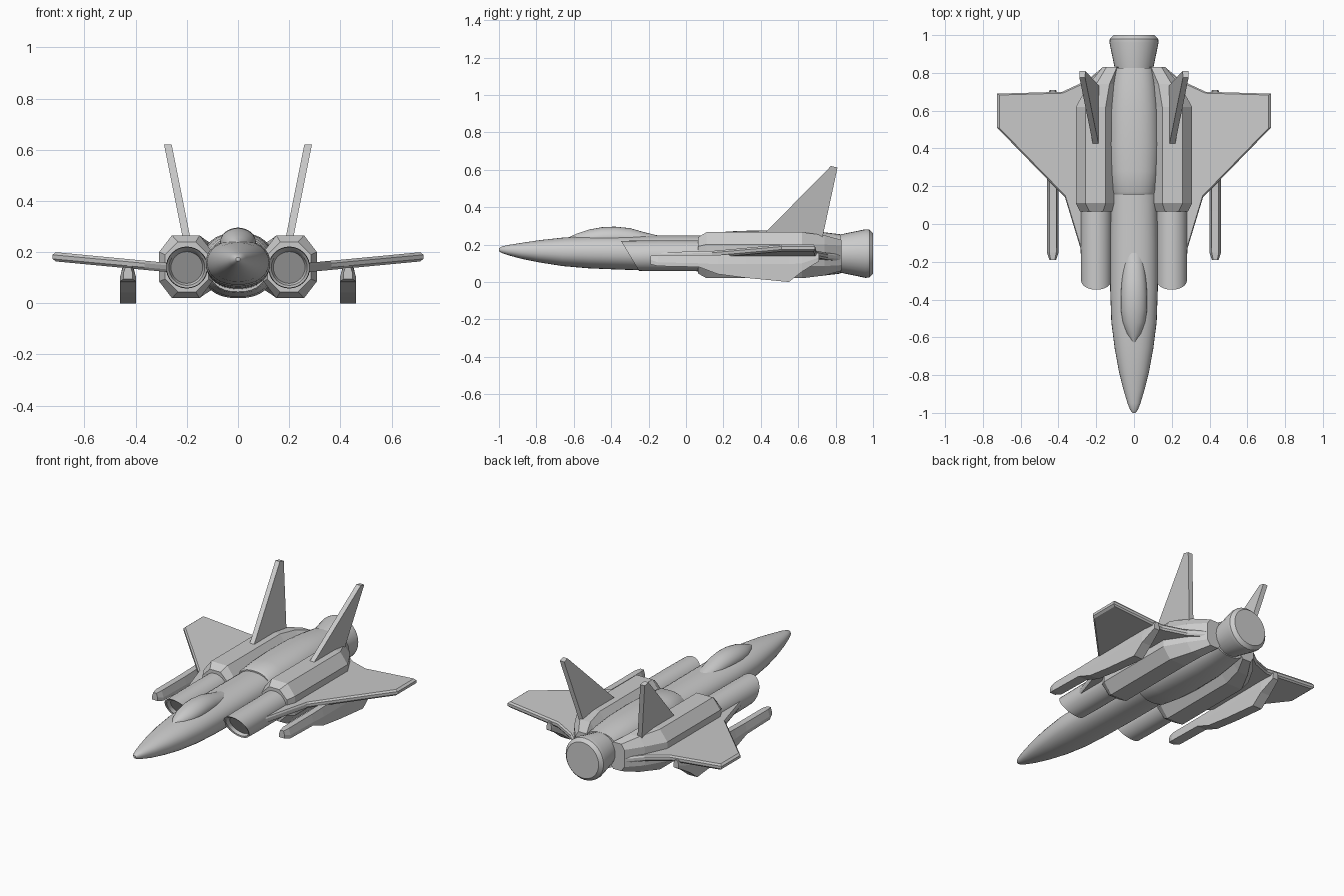
import bpy, bmesh, math
from mathutils import Vector

if "Cube" in bpy.data.objects:
    bpy.data.objects.remove(bpy.data.objects["Cube"])


def build(name, rings, mirror=False, smooth=True):
    """Skin a list of equal-length rings and cap both ends."""
    bm = bmesh.new()
    loops = [[bm.verts.new(p) for p in r] for r in rings]
    n = len(loops[0])
    for a, b in zip(loops, loops[1:]):
        for i in range(n):
            bm.faces.new((a[i], a[(i + 1) % n], b[(i + 1) % n], b[i]))
    bm.faces.new(loops[0])
    bm.faces.new(loops[-1])
    bmesh.ops.recalc_face_normals(bm, faces=bm.faces)
    me = bpy.data.meshes.new(name)
    bm.to_mesh(me)
    bm.free()
    ob = bpy.data.objects.new(name, me)
    bpy.context.collection.objects.link(ob)
    if mirror:
        ob.modifiers.new("Mirror", 'MIRROR')
    if smooth:
        bpy.ops.object.select_all(action='DESELECT')
        ob.select_set(True)
        bpy.context.view_layer.objects.active = ob
        bpy.ops.object.shade_smooth_by_angle(angle=math.radians(32))
    return ob


def oval(y, rx, z0, z1, cx=0, power=2.0, n=32, shear=0):
    """Superellipse ring across y; shear slants it backwards toward the bottom."""
    cz, rz = (z0 + z1) / 2, (z1 - z0) / 2
    pts = []
    for i in range(n):
        c, s = math.cos(math.tau * i / n), math.sin(math.tau * i / n)
        x = math.copysign(abs(c) ** (2 / power), c) * rx
        z = math.copysign(abs(s) ** (2 / power), s) * rz
        pts.append((cx + x, y - shear * z, cz + z))
    return pts


def octagon(y, x0, x1, z0, z1, cx, cz):
    return [(x0 + cx, y, z0), (x1 - cx, y, z0), (x1, y, z0 + cz), (x1, y, z1 - cz),
            (x1 - cx, y, z1), (x0 + cx, y, z1), (x0, y, z1 - cz), (x0, y, z0 + cz)]


# Nose and forward fuselage
build("forward_fuselage", [oval(*s, power=2.2) for s in [
    (-1.0, .008, .165, .18), (-.985, .02, .155, .19), (-.95, .034, .143, .198),
    (-.88, .055, .124, .209), (-.78, .08, .104, .224), (-.66, .102, .085, .237),
    (-.52, .12, .073, .246), (-.35, .126, .066, .249), (-.1, .126, .06, .249),
    (.2, .122, .055, .25)]])

# Cockpit canopy
build("canopy", [oval(*s, n=24) for s in [
    (-.63, .008, .2, .238), (-.58, .04, .19, .26), (-.52, .06, .18, .28),
    (-.45, .07, .18, .293), (-.38, .07, .18, .296), (-.3, .065, .18, .288),
    (-.22, .056, .18, .265), (-.14, .045, .18, .246)]])

# Rear hull between the engine housings
build("rear_hull", [oval(*s, power=2.4) for s in [
    (.155, .115, .045, .258), (.17, .122, .04, .266), (.28, .135, .026, .273),
    (.42, .142, .02, .276), (.6, .137, .02, .276), (.72, .126, .032, .268),
    (.825, .115, .045, .255)]])

# Exhaust nozzle
build("nozzle", [oval(y, r, .152 - r, .152 + r) for y, r in [
    (.78, .1), (.83, .103), (.96, .13), (.98, .128), (1.0, .109)]])

# Slanted air intakes with a shallow recessed mouth
build("intake", [
    oval(-.27, .062, .078, .202, .2, shear=.6), oval(-.295, .07, .07, .21, .2, shear=.6),
    oval(-.3, .08, .06, .22, .2, shear=.6), oval(-.15, .082, .058, .222, .2),
    oval(.1, .082, .058, .222, .2)], mirror=True)

# Faceted engine housings
build("engine_housing", [octagon(*s) for s in [
    (.065, .115, .285, .045, .24, .05, .05), (.11, .1, .308, .02, .266, .05, .065),
    (.62, .1, .308, .02, .266, .05, .065), (.74, .09, .24, .035, .25, .04, .05),
    (.832, .07, .165, .06, .225, .02, .03)]], mirror=True, smooth=False)

# Main wings: one outline, shrunk toward its centre for chamfered skins
outline = [(.2, -.15), (.28, -.14), (.365, .14), (.725, .51), (.725, .69),
           (.38, .7), (.25, .76), (.165, .83), (.1, .83)]


def wing_ring(offset, scale):
    return [(.3 + (x - .3) * scale, .45 + (y - .45) * scale,
             .138 + (x - .25) * .092 + offset) for x, y in outline]


build("wing", [wing_ring(-.018, .97), wing_ring(-.008, 1),
               wing_ring(.008, 1), wing_ring(.018, .97)], mirror=True, smooth=False)

# Canted tail fins
fin = [(.41, .25), (.775, .62), (.81, .612), (.73, .24)]
build("tail_fin", [[(.2 + (z - .25) * .2 + t, y, z) for y, z in fin] for t in (-.015, .015)],
      mirror=True, smooth=False)

# Underwing pods: chamfered top, belly deepening toward the rear
rings = []
for y, top, mid, bot, w in [
        (-.19, .14, .118, .095, .018), (-.15, .143, .105, .085, .031),
        (.07, .143, .1, .08, .031), (.17, .145, .095, .042, .031),
        (.32, .15, .095, .022, .031), (.55, .155, .095, 0, .031),
        (.62, .155, .1, .055, .031), (.71, .155, .13, .11, .018)]:
    rings.append([(.43 + x, y, z) for x, z in [
        (-w, bot), (w, bot), (w, mid), (w * .6, top), (-w * .6, top), (-w, mid)]])
build("underwing_pod", rings, mirror=True, smooth=False)
